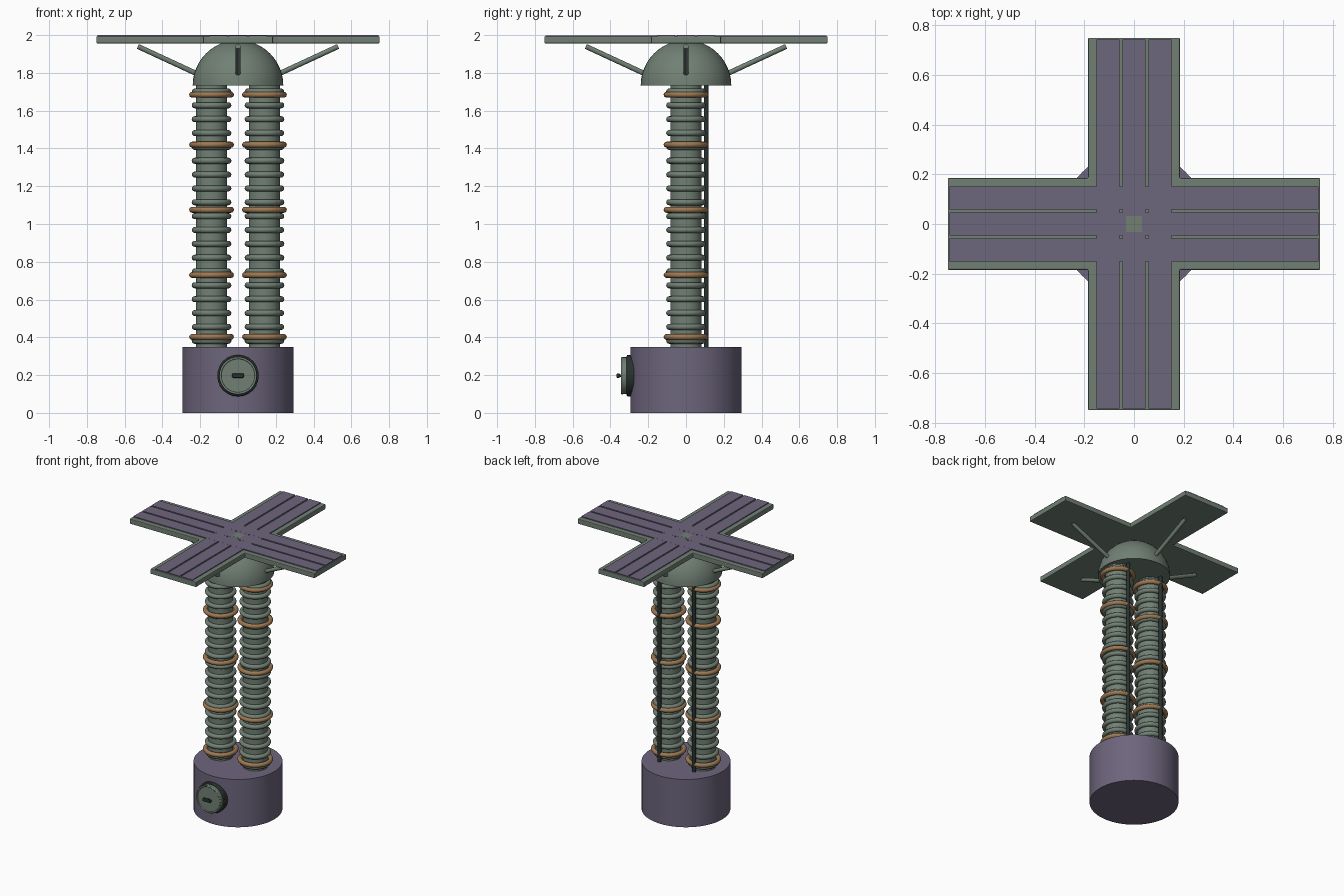
import bpy, bmesh, math
from mathutils import Vector

if "Cube" in bpy.data.objects:
    bpy.data.objects.remove(bpy.data.objects["Cube"])


def material(name, rgb):
    m = bpy.data.materials.new(name)
    m.diffuse_color = (*rgb, 1)
    m.use_nodes = True
    m.node_tree.nodes["Principled BSDF"].inputs["Base Color"].default_value = m.diffuse_color
    return m


GREEN = material("sage green", (0.165, 0.215, 0.175))
PURPLE = material("dusty purple", (0.155, 0.132, 0.205))
COPPER = material("copper", (0.34, 0.19, 0.085))
DARK = material("dark green", (0.022, 0.032, 0.029))


def finish(ob, name, mat, bevel=0):
    ob.name = name
    ob.data.materials.append(mat)
    if bevel:
        b = ob.modifiers.new("bevel", 'BEVEL')
        b.width, b.segments = bevel, 2
    return ob


def smooth(ob):
    bpy.ops.object.select_all(action='DESELECT')
    ob.select_set(True)
    bpy.context.view_layer.objects.active = ob
    bpy.ops.object.shade_smooth_by_angle(angle=math.radians(35))


def rod(name, a, b, r, mat, sides=32, bevel=0):
    a, b = Vector(a), Vector(b)
    bpy.ops.mesh.primitive_cylinder_add(vertices=sides, radius=r, depth=(b - a).length,
                                        location=(a + b) / 2)
    ob = bpy.context.object
    ob.rotation_euler = (b - a).to_track_quat('Z', 'Y').to_euler()
    finish(ob, name, mat, bevel)
    smooth(ob)
    return ob


def ring(name, loc, major, minor, mat, rot=(0, 0, 0), seg=40):
    bpy.ops.mesh.primitive_torus_add(location=loc, rotation=rot, major_radius=major,
                                     minor_radius=minor, major_segments=seg, minor_segments=12)
    ob = finish(bpy.context.object, name, mat)
    smooth(ob)
    return ob


def box(name, loc, size, mat, bevel=0):
    bpy.ops.mesh.primitive_cube_add(size=1, location=loc)
    ob = bpy.context.object
    ob.scale = size
    bpy.ops.object.transform_apply(location=False, rotation=False, scale=True)
    return finish(ob, name, mat, bevel)


# Drum base
rod("base", (0, 0, 0), (0, 0, 0.35), 0.295, PURPLE, 64)

# Twin ribbed columns with copper bands and a cable behind each
for side, x in (("left", -0.14), ("right", 0.14)):
    rod(side + "_column", (x, 0, 0.33), (x, 0, 1.75), 0.083, GREEN, 40)
    for i in range(19):
        ring(side + "_rib", (x, 0, 0.382 + i * 0.0733), 0.089, 0.016, GREEN)
    for z in (0.402, 0.73, 1.075, 1.42, 1.685):
        ring(side + "_band", (x, 0, z), 0.103, 0.0155, COPPER)
    rod(side + "_cable", (x, 0.107, 0.33), (x, 0.107, 1.75), 0.013, DARK, 16)

# Domed head, closed underneath
bm = bmesh.new()
bmesh.ops.create_uvsphere(bm, u_segments=48, v_segments=24, radius=0.24)
cut = bmesh.ops.bisect_plane(bm, geom=bm.verts[:] + bm.edges[:] + bm.faces[:],
                             plane_co=(0, 0, 0), plane_no=(0, 0, 1), clear_inner=True)
bmesh.ops.holes_fill(bm, edges=[e for e in bm.edges if e.is_boundary])
bmesh.ops.recalc_face_normals(bm, faces=bm.faces)
me = bpy.data.meshes.new("dome")
bm.to_mesh(me)
bm.free()
dome = bpy.data.objects.new("dome", me)
bpy.context.collection.objects.link(dome)
dome.location.z = 1.733
finish(dome, "dome", GREEN)
smooth(dome)

# Four struts from the dome to the arms
for k in range(4):
    c, s = round(math.cos(k * math.pi / 2)), round(math.sin(k * math.pi / 2))
    rod("strut", (0.18 * c, 0.18 * s, 1.778), (0.53 * c, 0.53 * s, 1.94), 0.0135, GREEN, 16)

# Cross-shaped tray
L, W = 0.75, 0.185
quarter = [(L, -W), (L, W), (W, W)]
outline = []
for k in range(4):
    for x, y in quarter:
        for _ in range(k):
            x, y = -y, x
        outline.append((x, y))
bm = bmesh.new()
face = bm.faces.new([bm.verts.new((x, y, 1.956)) for x, y in outline])
up = bmesh.ops.extrude_face_region(bm, geom=[face])
bmesh.ops.translate(bm, vec=(0, 0, 0.037),
                    verts=[v for v in up["geom"] if isinstance(v, bmesh.types.BMVert)])
bmesh.ops.recalc_face_normals(bm, faces=bm.faces)
me = bpy.data.meshes.new("panel_tray")
bm.to_mesh(me)
bm.free()
tray = bpy.data.objects.new("panel_tray", me)
bpy.context.collection.objects.link(tray)
finish(tray, "panel_tray", GREEN, 0.005)

# Three purple slats along each arm direction, with a small centre plate
for off in (-0.104, 0, 0.104):
    box("slat_x", (0, off, 1.9945), (1.486, 0.093, 0.010), PURPLE)
    box("slat_y", (off, 0, 1.9942), (0.093, 1.486, 0.010), PURPLE)
box("centre_plate", (0, 0, 1.998), (0.064, 0.064, 0.004), GREEN)

# Round hatch on the front of the base
Z = 0.197
facing = (math.pi / 2, 0, 0)
rod("hatch_seat", (0, -0.27, Z), (0, -0.314, Z), 0.11, DARK, 24, 0.006)
rod("hatch_door", (0, -0.30, Z), (0, -0.339, Z), 0.098, GREEN, 32, 0.003)
ring("hatch_rim", (0, -0.338, Z), 0.094, 0.006, GREEN, facing, 32)
rod("hatch_stem", (0, -0.335, Z), (0, -0.358, Z), 0.006, DARK, 12)
box("hatch_handle", (0, -0.359, Z), (0.062, 0.02, 0.022), DARK, 0.005)
